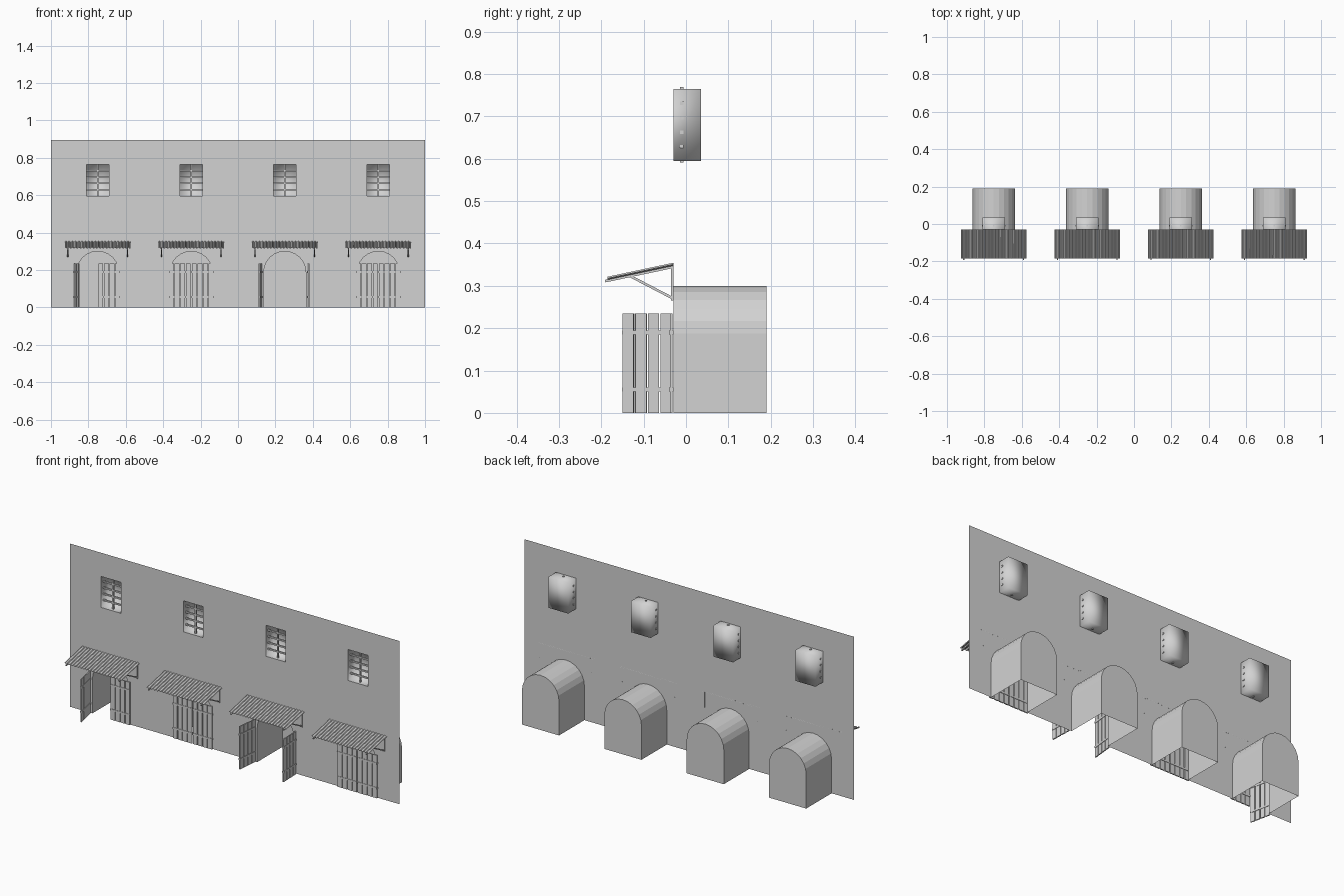
import bpy, bmesh, math
from mathutils import Vector, Matrix

if "Cube" in bpy.data.objects:
    bpy.data.objects.remove(bpy.data.objects["Cube"])

BAYS = (-0.75, -0.25, 0.25, 0.75)
WALL_Y, WALL_H = -0.03, 0.895
ARCH_R, ARCH_Z, BACK_Y = 0.1125, 0.1875, 0.19
WIN_W, WIN_Z0, WIN_Z1, WIN_BACK = 0.06, 0.595, 0.765, 0.035

plaster = bpy.data.materials.new("plain_grey")
plaster.diffuse_color = (0.65, 0.65, 0.65, 1)
plaster.use_nodes = True
plaster.node_tree.nodes["Principled BSDF"].inputs["Base Color"].default_value = plaster.diffuse_color


def finish(name, bm):
    me = bpy.data.meshes.new(name)
    bm.to_mesh(me)
    bm.free()
    me.materials.append(plaster)
    ob = bpy.data.objects.new(name, me)
    bpy.context.collection.objects.link(ob)
    return ob


def add_box(bm, x, y, z, m=Matrix()):
    """Box from (min, max) pairs, optionally transformed."""
    size = Vector((x[1] - x[0], y[1] - y[0], z[1] - z[0]))
    mid = Vector((sum(x), sum(y), sum(z))) / 2
    mat = m @ Matrix.Translation(mid) @ Matrix.Diagonal((*size, 1))
    bmesh.ops.create_cube(bm, size=1, matrix=mat)


def add_beam(bm, x, a, b, t):
    """Square bar in the y-z plane from a to b."""
    d = Vector((0, b[0] - a[0], b[1] - a[1]))
    m = Matrix.Translation((x, a[0], a[1])) @ Matrix.Rotation(math.atan2(d.z, d.y), 4, 'X')
    add_box(bm, (-t / 2, t / 2), (0, d.length), (-t / 2, t / 2), m)


def arch(cx, n=12):
    """Door arch outline from lower left to lower right."""
    pts = [(cx - ARCH_R, 0)]
    for i in range(n + 1):
        a = math.pi * (1 - i / n)
        pts.append((cx + ARCH_R * math.cos(a), ARCH_Z + ARCH_R * math.sin(a)))
    return pts + [(cx + ARCH_R, 0)]


def window_rect(cx):
    return [(cx - WIN_W, WIN_Z0), (cx + WIN_W, WIN_Z0), (cx + WIN_W, WIN_Z1), (cx - WIN_W, WIN_Z1)]


# Wall sheet with arched doorways and window holes
bm = bmesh.new()
outer = [(-1, 0)] + [p for cx in BAYS for p in arch(cx)] + [(1, 0), (1, WALL_H), (-1, WALL_H)]
edges = []
for loop in [outer] + [window_rect(cx) for cx in BAYS]:
    vs = [bm.verts.new((x, WALL_Y, z)) for x, z in loop]
    edges += [bm.edges.new((vs[i - 1], vs[i])) for i in range(len(vs))]
bmesh.ops.triangle_fill(bm, use_beauty=True, use_dissolve=False, edges=edges, normal=(0, -1, 0))
finish("wall", bm)


def recess(name, outline, back_y, closed):
    """Pocket behind the wall: sides plus a back face."""
    bm = bmesh.new()
    f = [bm.verts.new((x, WALL_Y, z)) for x, z in outline]
    b = [bm.verts.new((x, back_y, z)) for x, z in outline]
    for i in range(0 if closed else 1, len(f)):
        bm.faces.new((f[i - 1], f[i], b[i], b[i - 1]))
    bm.faces.new(b)
    bmesh.ops.recalc_face_normals(bm, faces=bm.faces)
    return finish(name, bm)


def door_leaf(name, cx, side, angle):
    """Plank leaf hinged at the jamb; side -1 left, 1 right."""
    bm = bmesh.new()
    w, h, n, gap = 0.12, 0.235, 4, 0.004
    span = lambda a, b: tuple(sorted((-side * a, -side * b)))
    for i in range(n):
        add_box(bm, span(i * w / n + gap / 2, (i + 1) * w / n - gap / 2), (-0.006, 0), (0, h))
    for z in (0.055, 0.19):
        add_box(bm, span(0.001, w - 0.001), (-0.008, 0.002), (z - 0.005, z + 0.005))
    ob = finish(name, bm)
    ob.location = (cx + side * 0.121, WALL_Y - 0.002, 0)
    ob.rotation_euler.z = side * math.radians(angle)


def awning(cx):
    # Corrugated sheet
    bm = bmesh.new()
    ridges, per, half = 20, 6, 0.175
    rows = []
    for y, z in ((WALL_Y, 0.351), (-0.185, 0.318)):
        rows.append([bm.verts.new((cx - half + 2 * half * i / (ridges * per), y,
                                   z + 0.003 * math.sin(math.tau * i / per)))
                     for i in range(ridges * per + 1)])
    for i in range(ridges * per):
        bm.faces.new((rows[1][i], rows[1][i + 1], rows[0][i + 1], rows[0][i]))
    sheet = finish("awning_sheet", bm)
    mod = sheet.modifiers.new("thickness", 'SOLIDIFY')
    mod.thickness, mod.offset = 0.002, 0
    # Post, rafter and strut on each side
    bm = bmesh.new()
    for s in (-0.16, 0.16):
        x = cx + s
        add_beam(bm, x, (WALL_Y - 0.002, 0.265), (WALL_Y - 0.002, 0.35), 0.006)
        add_beam(bm, x, (WALL_Y, 0.345), (-0.191, 0.311), 0.006)
        add_beam(bm, x, (WALL_Y, 0.27), (-0.13, 0.322), 0.006)
    finish("awning_brackets", bm)


# Opening angles (left, right) of the doors in each bay
DOORS = ((78, 0), (0, 0), (96, 92), (0, 0))

for cx, (left, right) in zip(BAYS, DOORS):
    recess("door_alcove", arch(cx), BACK_Y, False)
    niche = recess("window_recess", window_rect(cx), WIN_BACK, True)
    niche.data.shade_smooth()
    # Window grille: one upright and four cross bars
    bm = bmesh.new()
    r = 0.004
    add_box(bm, (cx - r, cx + r), (-0.01 - r, -0.01 + r), (WIN_Z0 - 0.004, WIN_Z1 + 0.004))
    for k in range(1, 5):
        z = WIN_Z0 + (WIN_Z1 - WIN_Z0) * k / 5
        add_box(bm, (cx - WIN_W - 0.003, cx + WIN_W + 0.003), (-0.01 - r, -0.01 + r), (z - r, z + r))
    finish("window_grille", bm)
    door_leaf("left_door", cx, -1, left)
    door_leaf("right_door", cx, 1, right)
    awning(cx)
